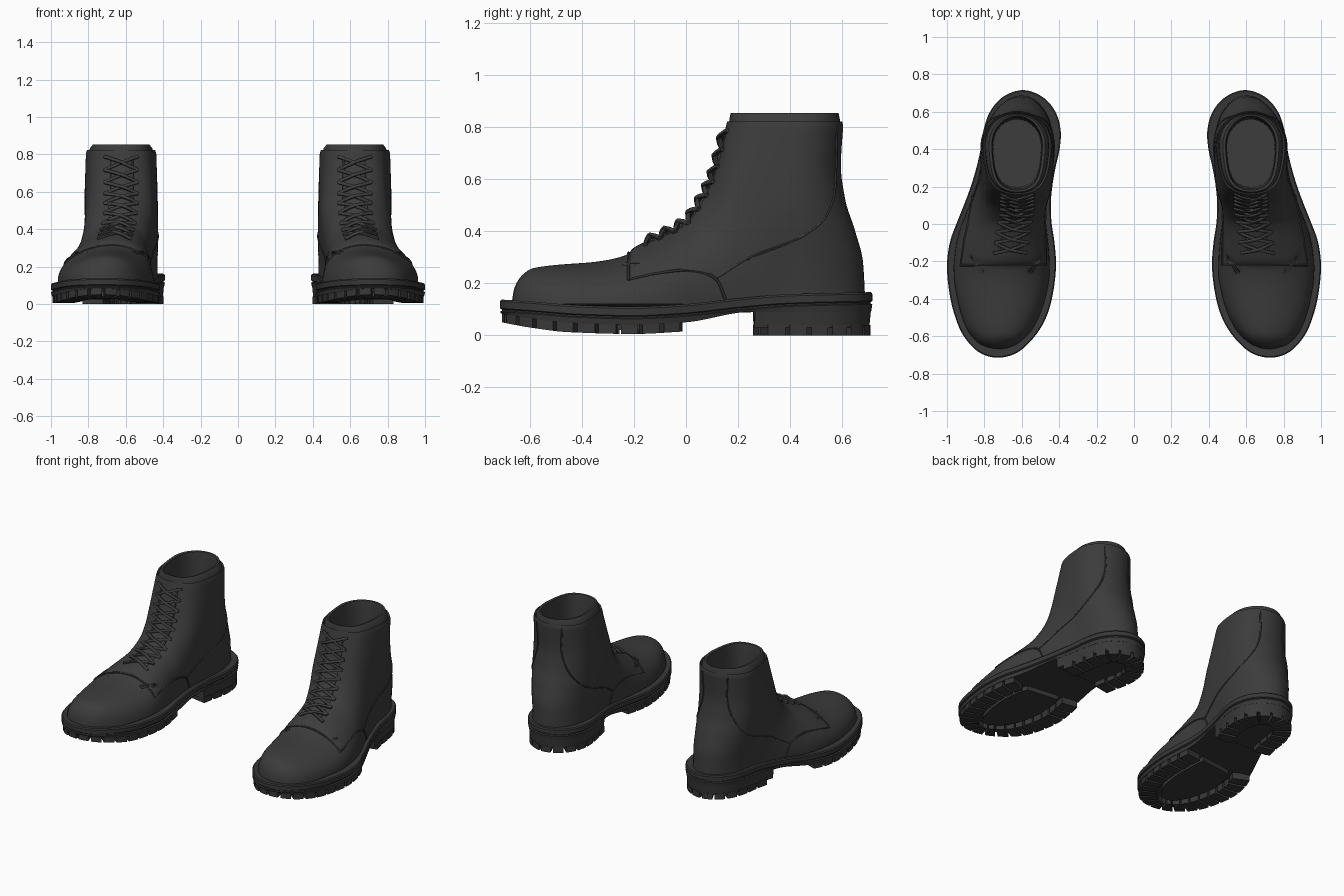
import bpy, bmesh, math
from mathutils import Vector
from mathutils.bvhtree import BVHTree

if "Cube" in bpy.data.objects:
    bpy.data.objects.remove(bpy.data.objects["Cube"])


def material(name, v):
    m = bpy.data.materials.new(name)
    m.diffuse_color = (v, v, v, 1)
    m.use_nodes = True
    m.node_tree.nodes["Principled BSDF"].inputs["Base Color"].default_value = m.diffuse_color
    return m


LEATHER = material("dark leather", 0.045)
RUBBER = material("dark rubber", 0.04)


def interp(tbl, x):
    """Monotone cubic through (x, value) pairs."""
    n = len(tbl)
    x = min(max(x, tbl[0][0]), tbl[-1][0])
    k = max(i for i in range(n - 1) if tbl[i][0] <= x)
    d = [(tbl[i + 1][1] - tbl[i][1]) / (tbl[i + 1][0] - tbl[i][0]) for i in range(n - 1)]

    def slope(i):
        if i == 0 or i == n - 1:
            return d[0 if i == 0 else -1]
        a, b = d[i - 1], d[i]
        return 2 * a * b / (a + b) if a * b > 0 else 0
    h = tbl[k + 1][0] - tbl[k][0]
    t = (x - tbl[k][0]) / h
    return ((2*t**3 - 3*t*t + 1) * tbl[k][1] + (t**3 - 2*t*t + t) * h * slope(k)
            + (3*t*t - 2*t**3) * tbl[k + 1][1] + (t**3 - t*t) * h * slope(k + 1))


def finish(bm, name, mat, angle=35):
    """Turn a bmesh into a smooth object, mirrored to make the pair."""
    bmesh.ops.recalc_face_normals(bm, faces=bm.faces)
    me = bpy.data.meshes.new(name)
    bm.to_mesh(me)
    bm.free()
    ob = bpy.data.objects.new(name, me)
    bpy.context.collection.objects.link(ob)
    me.materials.append(mat)
    bpy.ops.object.select_all(action='DESELECT')
    bpy.context.view_layer.objects.active = ob
    ob.select_set(True)
    bpy.ops.object.shade_smooth_by_angle(angle=math.radians(angle))
    ob.modifiers.new("pair", 'MIRROR').use_mirror_merge = False
    return ob


def loft(bm, rings, cap_first=True, cap_last=True):
    vs = [[bm.verts.new(p) for p in r] for r in rings]
    for a, b in zip(vs, vs[1:]):
        for i in range(len(a)):
            j = (i + 1) % len(a)
            bm.faces.new((a[i], a[j], b[j], b[i]))
    if cap_first:
        bm.faces.new(vs[0])
    if cap_last:
        bm.faces.new(vs[-1])


def tube(bm, pts, r, sides=6):
    rings = []
    for i, p in enumerate(pts):
        t = (pts[min(i + 1, len(pts) - 1)] - pts[max(i - 1, 0)]).normalized()
        u = t.cross(Vector((0.3, 0.9, 0.2))).normalized()
        w = t.cross(u)
        rings.append([p + r * (u * math.cos(2 * math.pi * k / sides)
                               + w * math.sin(2 * math.pi * k / sides)) for k in range(sides)])
    loft(bm, rings)


# ---- upper: level slices closed by the instep in front and the heel behind
CREST = [(-.67, .12), (-.66, .18), (-.63, .23), (-.59, .257), (-.5, .27), (-.35, .282),
         (-.23, .308), (-.2, .337), (-.12, .375), (0, .44), (.05, .51), (.1, .61),
         (.13, .71), (.16, .83), (.3, 1.35), (.7, 2.8)]
BACK = [(.1, .69), (.28, .68), (.4, .65), (.52, .612), (.65, .595), (.82, .605)]
FOOT_IN = [(-.67, .69), (-.64, .62), (-.55, .535), (-.4, .475), (-.25, .45), (-.1, .458),
           (0, .47), (.1, .475), (.2, .465), (.3, .445), (.4, .43), (.7, .425)]
FOOT_OUT = [(-.67, .75), (-.64, .83), (-.55, .9), (-.4, .945), (-.25, .965), (-.1, .95),
            (0, .92), (.1, .88), (.2, .845), (.3, .815), (.4, .79), (.7, .78)]


def slice_sides(y, z, yb):
    s = min(max((z - .14) / .41, 0), 1)
    s = s * s * (3 - 2 * s)
    a = interp(FOOT_IN, y) * (1 - s) + .425 * s
    b = interp(FOOT_OUT, y) * (1 - s) + .825 * s
    f = max(0, 1 - ((z - .1) / max(interp(CREST, y) - .1, .001)) ** 2.5) ** .5
    if y > .4:
        f *= max(0, 1 - min(1, (y - .4) / (yb - .4)) ** 2.2) ** .5
    c, h = (a + b) / 2, (b - a) / 2 * f
    return c - h, c + h


def slice_ring(yf, z, n=36):
    yb = interp(BACK, z)
    ys = [(yf + yb) / 2 - (yb - yf) / 2 * math.cos(math.pi * i / n) for i in range(n + 1)]
    lr = [slice_sides(y, z, yb) for y in ys]
    mid = lambda i: Vector((sum(lr[i]) / 2, ys[i], z))
    return ([mid(0)] + [Vector((lr[i][1], ys[i], z)) for i in range(1, n)] + [mid(n)]
            + [Vector((lr[i][0], ys[i], z)) for i in range(n - 1, 0, -1)])


# crest samples at equal spacing
dense = [Vector((0, -.67 + .826 * i / 2000, interp(CREST, -.67 + .826 * i / 2000)))
         for i in range(2001)]
crest = [dense[0]]
for p in dense:
    if (p - crest[-1]).length > .016:
        crest.append(p)
rings = [slice_ring(p.y, p.z) for p in crest]

bm = bmesh.new()
loft(bm, rings, False, False)
bm.normal_update()
skin = BVHTree.FromBMesh(bm)
top = rings[-1]
cx, cy = .625, (top[0].y + top[36].y) / 2
# padded collar and hollow inside
inner = [top] + [[Vector((cx + (p.x - cx) * sx, cy + (p.y - cy) * sy, z)) for p in top]
                 for sx, sy, z in ((.97, .98, .822), (.91, .95, .808), (.89, .94, .832),
                                   (.8, .92, .853), (.72, .88, .85), (.7, .84, .8),
                                   (.7, .82, .5), (.68, .8, .2))]
loft(bm, inner, False, True)
bmesh.ops.remove_doubles(bm, verts=bm.verts, dist=1e-5)
finish(bm, "boot_upper", LEATHER, 40)


# ---- raised seams laid on the leather
def side_seam(bm, tbl, r, outer, ends):
    pts, n = [], 24
    for i in range(n + 1):
        t = (len(tbl) - 1) * i / n
        idx = [(k, v) for k, v in enumerate(tbl)]
        y = interp([(k, v[0]) for k, v in idx], t)
        z = interp([(k, v[1]) for k, v in idx], t)
        sx = 1 if outer else -1
        hit = skin.ray_cast(Vector((.65 + sx, y, z)), Vector((-sx, 0, 0)))[0]
        if hit:
            pts.append(hit)
    if len(pts) > 2:
        tube(bm, pts, r)


bm = bmesh.new()
for outer in (True, False):
    side_seam(bm, [(-.22, .215), (-.1, .24), (0, .25), (.07, .24), (.12, .21), (.15, .14)],
              .006, outer, 0)
    side_seam(bm, [(.12, .22), (.25, .3), (.45, .38), (.54, .46), (.572, .56), (.58, .8)],
              .005, outer, 0)
arc = []
for i in range(31):
    a = math.radians(17 + 146 * i / 30)
    hit = skin.ray_cast(Vector((.7, -.22, .14)), Vector((math.cos(a), 0, math.sin(a))))[0]
    if hit:
        arc.append(hit)
tube(bm, arc, .006)
finish(bm, "panel_seams", LEATHER)


# ---- lacing: crossed cords and the edges of the opening
def on_front(t, dx, lift):
    """Point at fraction t up the instep, dx to the side of its crest."""
    y = interp([(i / 10, v) for i, v in enumerate(
        (-.16, -.11, -.06, -.012, .025, .055, .08, .1, .118, .134, .15))], t)
    z = interp(CREST, y)
    tan = Vector((0, .01, interp(CREST, y + .005) - interp(CREST, y - .005))).normalized()
    n = Vector((0, -tan.z, tan.y))
    x = slice_ring(y, z, 4)[0].x
    o = Vector((x + dx, y, z)) + n * .15
    hit = skin.ray_cast(o, -n)[0]
    return (hit if hit else o - n * .19) + n * lift


bm = bmesh.new()
ROWS = 9
for r in range(ROWS):
    for s in (-1, 1):
        tube(bm, [on_front((r + k / 8) / ROWS, s * .09 * (k / 4 - 1),
                           .006 + (.012 if s > 0 else .004) * (1 - abs(k / 4 - 1)))
                  for k in range(9)], .0095)
finish(bm, "laces", LEATHER, 60)
bm = bmesh.new()
for s in (-1, 1):
    tube(bm, [on_front(k / 24, s * .06, 0) for k in range(25)], .006)
finish(bm, "lacing_edges", LEATHER, 60)

# ---- sole outline, counter-clockwise from the toe
KEYS = [(.727, -.715), (.83, -.685), (.91, -.6), (.955, -.5), (.985, -.38), (1, -.23),
        (.985, -.1), (.95, 0), (.91, .1), (.873, .2), (.843, .3), (.82, .4), (.805, .5),
        (.77, .6), (.7, .68), (.595, .716), (.49, .68), (.42, .6), (.392, .5), (.398, .4),
        (.42, .3), (.437, .2), (.445, .1), (.44, 0), (.425, -.1), (.417, -.23),
        (.435, -.38), (.47, -.5), (.53, -.6), (.62, -.685)]
path = []
for i in range(len(KEYS)):
    a, b, c, d = (Vector(KEYS[(i + k) % len(KEYS)]) for k in (-1, 0, 1, 2))
    for k in range(30):
        t = k / 30
        path.append(.5 * (2*b + (c - a)*t + (2*a - 5*b + 4*c - d)*t*t + (3*b - a - 3*c + d)*t**3))
cum = [0]
for i in range(len(path)):
    cum.append(cum[-1] + (path[(i + 1) % len(path)] - path[i]).length)
COUNT = 200
outline, j = [], 0
for i in range(COUNT):
    while cum[j + 1] < cum[-1] * i / COUNT:
        j += 1
    outline.append(path[j])


def inset(d):
    out = []
    for i, p in enumerate(outline):
        t = (outline[(i + 2) % COUNT] - outline[i - 2]).normalized()
        out.append(p + Vector((-t.y, t.x)) * d)
    return out


TOP = [(-.72, .138), (-.6, .13), (-.4, .115), (-.2, .11), (0, .12), (.2, .142), (.4, .158), (.72, .166)]
MID = [(-.72, .085), (-.6, .065), (-.4, .045), (-.2, .04), (0, .05), (.25, .09), (.72, .09)]
BOT = [(-.72, .052), (-.6, .03), (-.45, .012), (-.2, .005), (0, .015)]
bottom = lambda y: interp(BOT, y) if y < .12 else 0
base = lambda y: interp(MID, y) if y < .12 else .03


def at(pts, f):
    return [Vector((p.x, p.y, f(p.y))) for p in pts]


# welt and midsole with a groove
bm = bmesh.new()
loft(bm, [at(inset(d), lambda y: interp(TOP, y) - dz) for d, dz in
          ((.06, .005), (.006, 0), (0, .007), (0, .034), (.008, .038), (.008, .043), (0, .047))]
     + [at(inset(.005), lambda y: interp(MID, y))])
finish(bm, "midsole", RUBBER)

# heel block
bm = bmesh.new()
heel = [[p for p, q in zip(inset(d), outline) if q.y > .25] for d in (.004, .012)]
loft(bm, [at(heel[0], lambda y: .11), at(heel[1], lambda y: .03)])
finish(bm, "heel_block", RUBBER)

# tread blocks round the rim, with a flat centre pad
bm = bmesh.new()
rim, core = inset(.008), inset(.12)
for i in range(0, COUNT, 5):
    ids = [(i + k) % COUNT for k in range(5)]
    if all(outline[k].y < .03 for k in ids) or all(outline[k].y > .235 for k in ids):
        poly = [rim[k] for k in ids] + [core[k] for k in reversed(ids)]
        loft(bm, [at(poly, bottom), at(poly, lambda y: base(y) + .01)])
pad = [p for p, q in zip(inset(.15), outline) if q.y < 0]
loft(bm, [at(pad, lambda y: bottom(y) + .014), at(pad, lambda y: base(y) + .01)])
finish(bm, "tread", RUBBER, 20)
